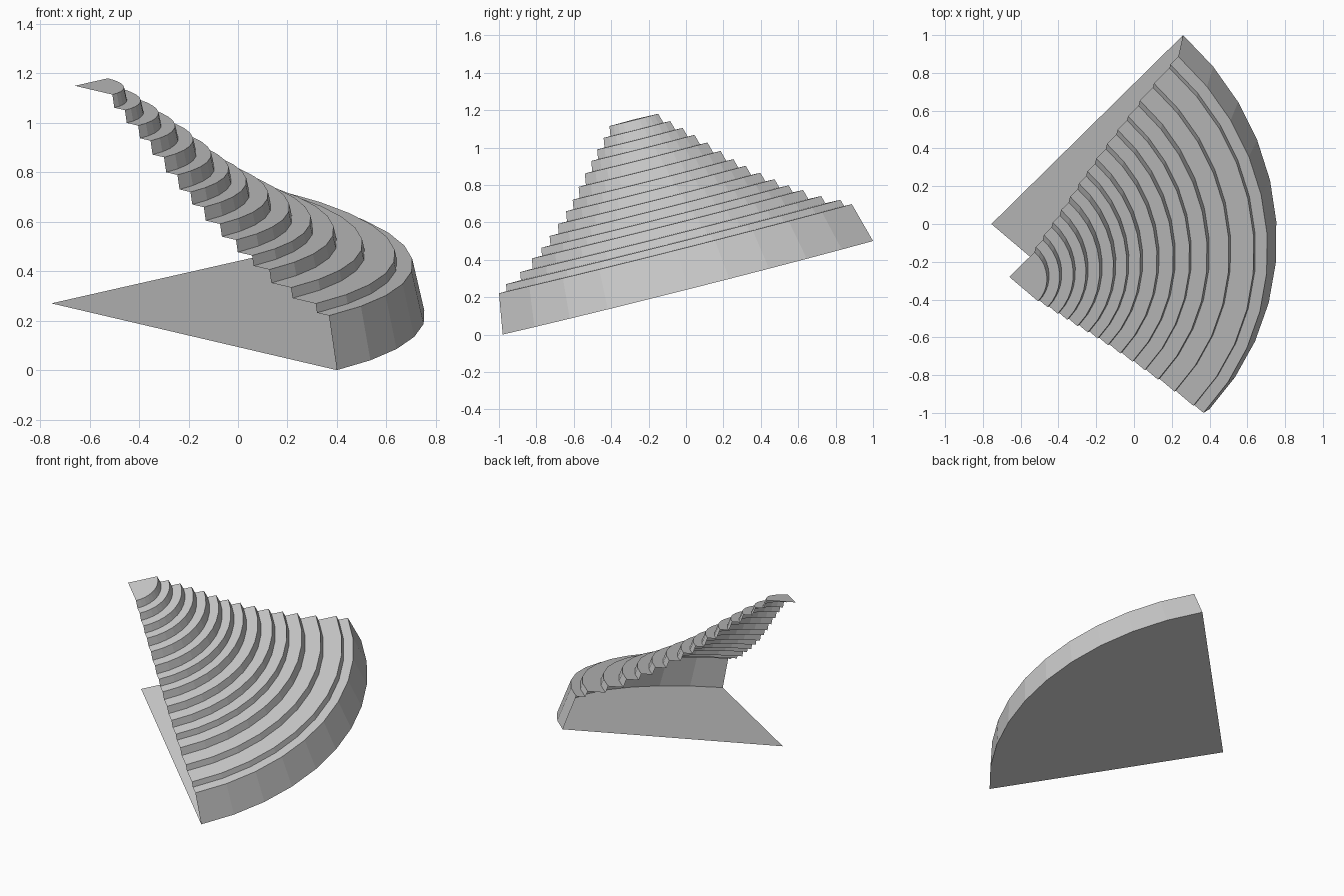
import bpy
import math
from mathutils import Vector

if "Cube" in bpy.data.objects:
    bpy.data.objects.remove(bpy.data.objects["Cube"])

# Tilted frame: corner of the floor, its two straight edges, and the leaning axis
ORIGIN = Vector((-0.755, 0, 0.27))
EDGE_A = Vector((1.155, -0.98, -0.27))
EDGE_B = Vector((1.015, 1.0, 0.23))
AXIS = Vector((0.095, -0.28, 0.88))
SWEEP = math.radians(88)
SEGMENTS = 10

# Each tread: (height along axis, inner radius)
TREADS = [(0.236, 0.911), (0.276, 0.822), (0.322, 0.744), (0.380, 0.677),
          (0.425, 0.618), (0.478, 0.558), (0.533, 0.497), (0.591, 0.445),
          (0.645, 0.396), (0.708, 0.344), (0.773, 0.291), (0.833, 0.242),
          (0.888, 0.191), (0.943, 0.143)]


def centre(h):
    return ORIGIN + AXIS * h


def arc(h, r):
    pts = []
    for i in range(SEGMENTS + 1):
        t = SWEEP * i / SEGMENTS
        d = (EDGE_A * math.sin(SWEEP - t) + EDGE_B * math.sin(t)) / math.sin(SWEEP)
        pts.append(centre(h) + d * r)
    return pts


def make(name, verts, faces):
    mesh = bpy.data.meshes.new(name)
    mesh.from_pydata(verts, [], faces)
    mesh.update()
    obj = bpy.data.objects.new(name, mesh)
    bpy.context.collection.objects.link(obj)
    return obj


# Flat tilted floor, facing down
floor = arc(0, 1) + [centre(0)]
make("floor", floor, [tuple(reversed(range(len(floor))))])

# Stepped profile: slightly tapering riser, then tread, up to the top
profile = [(0, 1.0)]
for h, r_in in TREADS + [(1.0, None)]:
    h0, r0 = profile[-1]
    profile.append((h, r0 - 0.2 * (h - h0)))
    if r_in:
        profile.append((h, r_in))

# Open stepped shell
n = SEGMENTS + 1
verts = [p for h, r in profile for p in arc(h, r)]
faces = [(k * n + i, k * n + i + 1, (k + 1) * n + i + 1, (k + 1) * n + i)
         for k in range(len(profile) - 1) for i in range(SEGMENTS)]
make("steps", verts, faces)

# Small sector closing the top
top = arc(1.0, profile[-1][1]) + [centre(1.0)]
make("top_platform", top, [tuple(range(len(top)))])
